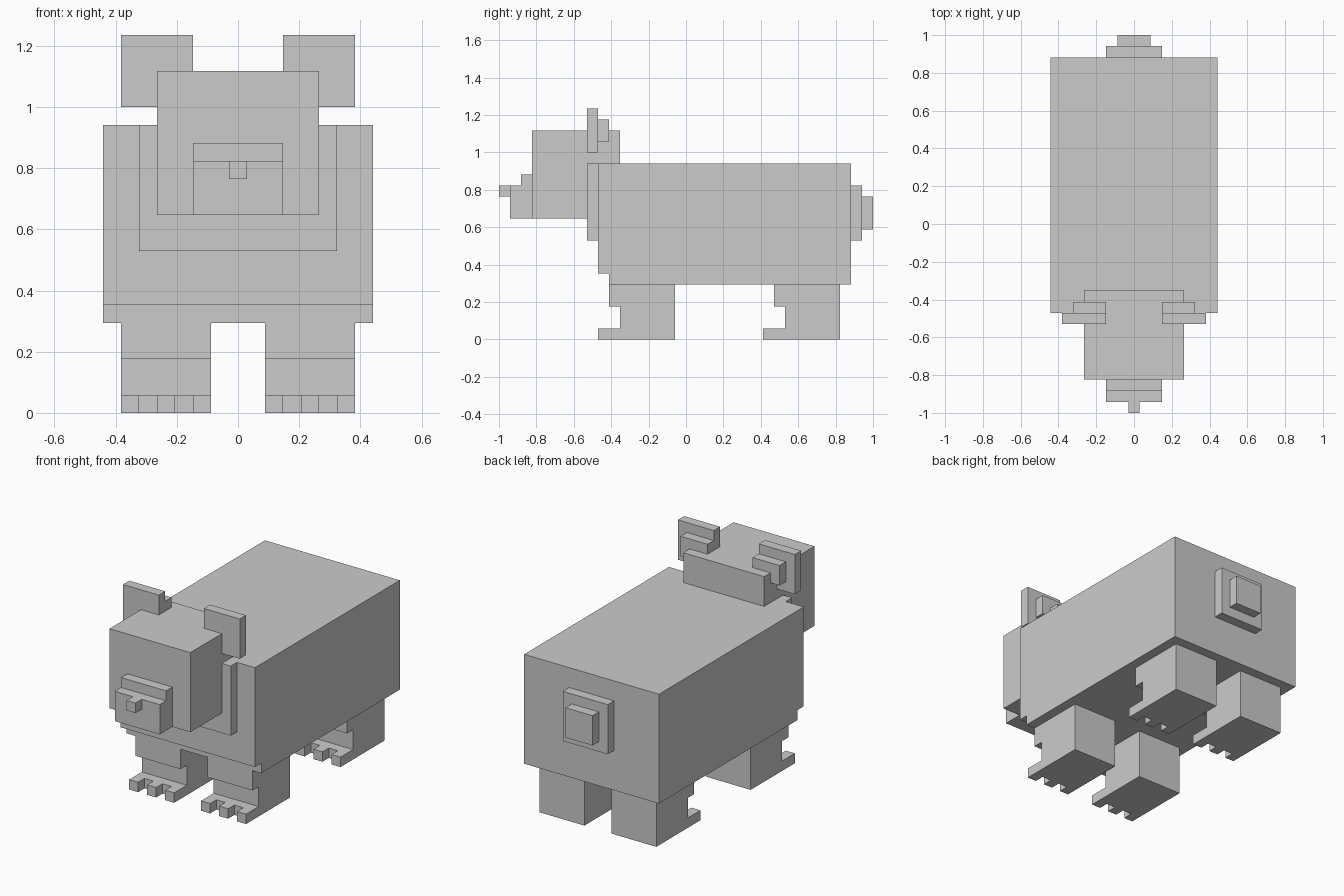
import bpy, bmesh
from mathutils import Vector

if "Cube" in bpy.data.objects:
    bpy.data.objects.remove(bpy.data.objects["Cube"])

U = 1 / 17  # one block of the model's block grid


def prism(name, outline, lo, hi, axis="X"):
    """Extrude an outline: (y, z) points along X, or (x, z) points along Y."""
    bm = bmesh.new()
    if axis == "X":
        pts = [(lo, a, b) for a, b in outline]
        step = Vector((hi - lo, 0, 0))
    else:
        pts = [(a, lo, b) for a, b in outline]
        step = Vector((0, hi - lo, 0))
    face = bm.faces.new([bm.verts.new(Vector(p) * U) for p in pts])
    ext = bmesh.ops.extrude_face_region(bm, geom=[face], use_keep_orig=True)
    verts = [g for g in ext["geom"] if isinstance(g, bmesh.types.BMVert)]
    bmesh.ops.translate(bm, verts=verts, vec=step * U)
    bmesh.ops.recalc_face_normals(bm, faces=bm.faces)
    mesh = bpy.data.meshes.new(name)
    bm.to_mesh(mesh)
    bm.free()
    obj = bpy.data.objects.new(name, mesh)
    bpy.context.collection.objects.link(obj)
    return obj


def box(name, x0, x1, y0, y1, z0, z1):
    return prism(name, [(y0, z0), (y1, z0), (y1, z1), (y0, z1)], x0, x1)


def mirrored(obj):
    mod = obj.modifiers.new("Mirror", "MIRROR")
    mod.use_axis[0] = True
    mod.use_mirror_merge = False


# Body with the stepped front of the belly, and the chest panel
prism("body", [(-7, 5), (15, 5), (15, 16), (-8, 16), (-8, 6), (-7, 6)], -7.5, 7.5)
box("chest", -5.5, 5.5, -9, -8, 9, 16)

# Head, wrapping over the shoulders
prism("head", [(-14, 11), (-9, 11), (-9, 16), (-6, 16), (-6, 19), (-14, 19)], -4.5, 4.5)

# Stepped snout and nose
prism("snout", [(-16, 11), (-14, 11), (-14, 15), (-15, 15), (-15, 14), (-16, 14)], -2.5, 2.5)
box("nose", -0.5, 0.5, -17, -16, 13, 14)

# Ears: front plate and smaller backing, notched around the head
mirrored(prism("ear", [(4.5, 17), (6.5, 17), (6.5, 21), (2.5, 21), (2.5, 19), (4.5, 19)],
               -9, -8, "Y"))
mirrored(prism("ear_back", [(4.5, 18), (5.5, 18), (5.5, 20), (2.5, 20), (2.5, 19), (4.5, 19)],
               -8, -7, "Y"))

# Tail
box("tail_base", -2.5, 2.5, 15, 16, 9, 14)
box("tail_tip", -1.5, 1.5, 16, 17, 10, 13)

# Legs with an ankle notch, and three toes per foot
for part, y in (("front", -7), ("rear", 8)):
    mirrored(prism(part + "_leg",
                   [(y, 0), (y + 6, 0), (y + 6, 5), (y, 5), (y, 3),
                    (y + 1, 3), (y + 1, 1), (y, 1)], 1.5, 6.5))
    for i in range(3):
        x = 1.5 + 2 * i
        mirrored(box(f"{part}_toe_{i + 1}", x, x + 1, y - 1, y, 0, 1))
